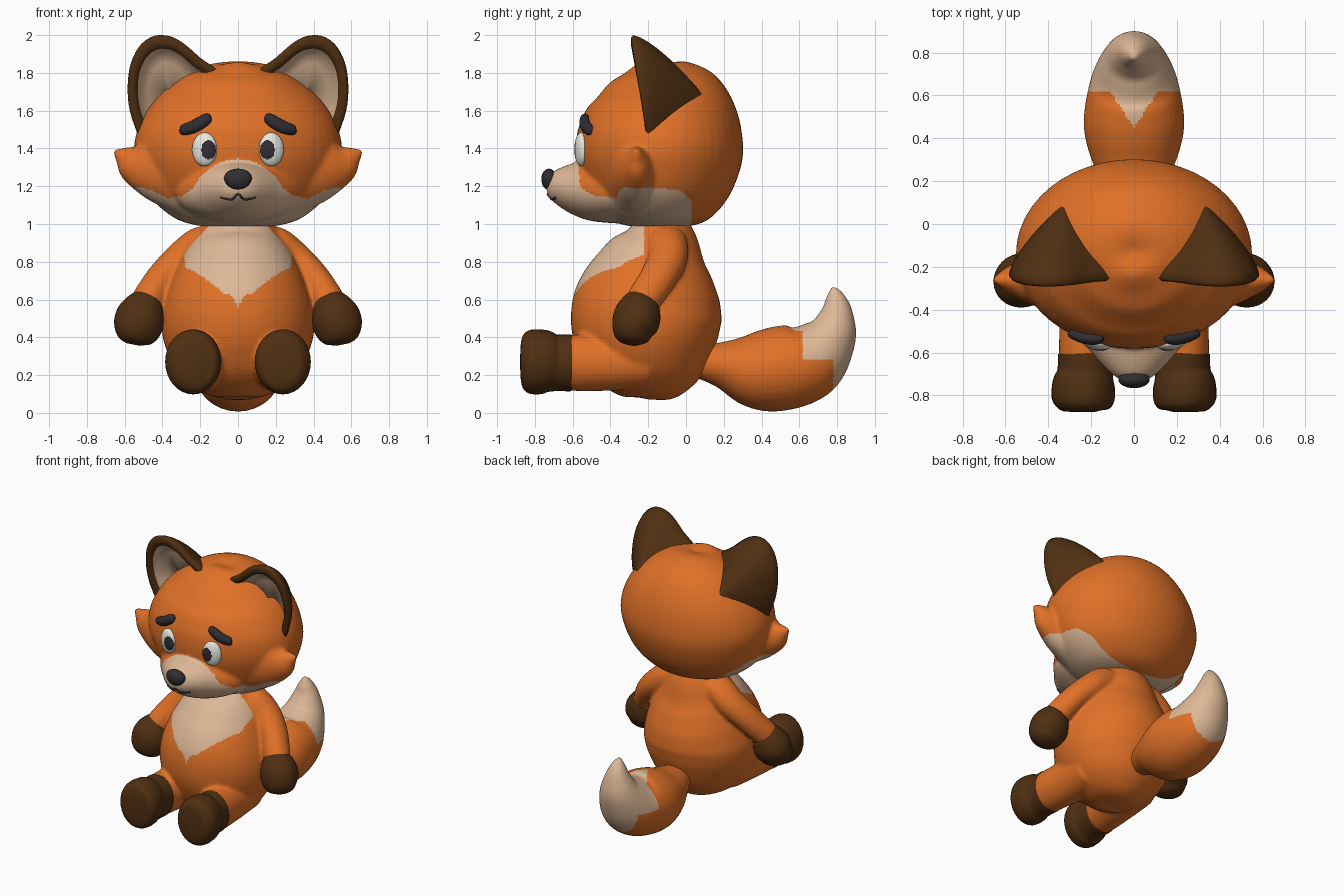
import bpy, bmesh, math
from mathutils import Vector, Matrix
from mathutils.bvhtree import BVHTree

if "Cube" in bpy.data.objects:
    bpy.data.objects.remove(bpy.data.objects["Cube"])

X, Y, Z = Vector((1, 0, 0)), Vector((0, 1, 0)), Vector((0, 0, 1))


def material(name, rgb):
    m = bpy.data.materials.new(name)
    m.diffuse_color = (*rgb, 1)
    m.use_nodes = True
    m.node_tree.nodes["Principled BSDF"].inputs["Base Color"].default_value = m.diffuse_color
    return m


orange = material("orange fur", (0.75, 0.165, 0.021))
cream = material("cream fur", (0.73, 0.48, 0.31))
brown = material("dark brown fur", (0.08, 0.029, 0.006))
white = material("eye white", (0.8, 0.8, 0.73))
black = material("charcoal", (0.03, 0.027, 0.03))


def spline(pts, sub=6, closed=False):
    """Catmull-Rom through points of any dimension."""
    p = [Vector(q) for q in pts]
    n = len(p)
    get = (lambda i: p[i % n]) if closed else (lambda i: p[max(0, min(n - 1, i))])
    out = []
    for i in range(n if closed else n - 1):
        a, b, c, d = get(i - 1), get(i), get(i + 1), get(i + 2)
        for k in range(sub):
            t = k / sub
            out.append((b * 2 + (c - a) * t + (a * 2 - b * 5 + c * 4 - d) * t * t
                        + (b * 3 - a - c * 3 + d) * t ** 3) * 0.5)
    return out if closed else out + [p[-1]]


def bridge(bm, rings, caps=True):
    """Skin a list of vertex rings with quads."""
    faces = []
    for r, s in zip(rings, rings[1:]):
        for i in range(len(r)):
            j = (i + 1) % len(r)
            faces.append(bm.faces.new((r[i], r[j], s[j], s[i])))
    if caps:
        bm.faces.new(rings[0][::-1])
        bm.faces.new(rings[-1])
    return faces


def loft(bm, pts, ref=X, n=32, sides=(1,)):
    """Elliptic tube through (x, y, z, radius along ref, other radius)."""
    s = spline(pts)
    for sx in sides:
        rings = []
        c = [Vector((q[0] * sx, q[1], q[2])) for q in s]
        for i, q in enumerate(s):
            t = (c[min(i + 1, len(c) - 1)] - c[max(i - 1, 0)]).normalized()
            a = (ref - t * ref.dot(t)).normalized()
            b = t.cross(a)
            ring = []
            for k in range(n):
                w = math.tau * k / n
                ring.append(bm.verts.new(c[i] + a * max(q[3], .003) * math.cos(w)
                                         + b * max(q[4], .003) * math.sin(w)))
            rings.append(ring)
        bridge(bm, rings)


def finish(bm, name, mats, mirror=False):
    bmesh.ops.recalc_face_normals(bm, faces=bm.faces)
    me = bpy.data.meshes.new(name)
    bm.to_mesh(me)
    bm.free()
    for m in mats:
        me.materials.append(m)
    me.shade_smooth()
    ob = bpy.data.objects.new(name, me)
    bpy.context.collection.objects.link(ob)
    if mirror:
        ob.modifiers.new("mirror", "MIRROR").use_mirror_merge = False
    return ob


def fuse(bm, name, mats, rule, smooth=8):
    """Melt overlapping parts into one soft skin, then colour faces by rule."""
    ob = finish(bm, name, [])
    r = ob.modifiers.new("melt", "REMESH")
    r.mode, r.voxel_size = "VOXEL", 0.012
    s = ob.modifiers.new("soften", "SMOOTH")
    s.factor, s.iterations = 0.5, smooth
    dg = bpy.context.evaluated_depsgraph_get()
    me = bpy.data.meshes.new_from_object(ob.evaluated_get(dg))
    ob.modifiers.clear()
    ob.data = me
    me.materials.clear()
    for m in mats:
        me.materials.append(m)
    for p in me.polygons:
        p.material_index = int(rule(p.center))
    me.shade_smooth()
    return ob


def interp(table, v):
    for (a, fa), (b, fb) in zip(table, table[1:]):
        if a <= v <= b:
            return fa + (fb - fa) * (v - a) / (b - a)
    return table[0][1] if v < table[0][0] else table[-1][1]


# body with arms and legs
bm = bmesh.new()
loft(bm, [(0, -.17, .07, .04, .04), (0, -.17, .10, .17, .17), (0, -.18, .2, .30, .29),
          (0, -.2, .35, .385, .37), (0, -.21, .5, .405, .40), (0, -.19, .65, .37, .375),
          (0, -.16, .8, .305, .295), (0, -.13, .92, .23, .205), (0, -.12, 1.03, .17, .13)], n=48)
loft(bm, [(.12, -.1, .91, .1, .08), (.2, -.1, .885, .11, .1), (.3, -.1, .81, .105, .095),
          (.4, -.15, .71, .098, .088), (.485, -.235, .58, .09, .088), (.5, -.245, .55, .07, .07)],
     ref=Y, sides=(1, -1))
loft(bm, [(.19, -.2, .27, .15, .14), (.205, -.4, .265, .14, .148),
          (.225, -.62, .265, .125, .147), (.225, -.68, .265, .1, .12)], sides=(1, -1))
bib = [(.56, 0), (.62, .03), (.635, .08), (.68, .13), (.73, .2), (.77, .28), (.86, .287),
       (.91, .24), (.95, .19), (1.05, .15)]
fuse(bm, "body", [orange, cream],
     lambda c: c.y < -.22 and c.z > .56 and abs(c.x) < interp(bib, c.z))

# mitten hands
bm = bmesh.new()
loft(bm, [(.475, -.225, .60, .07, .07), (.485, -.235, .58, .1, .098), (.515, -.258, .51, .125, .13),
          (.535, -.275, .44, .115, .125), (.55, -.275, .385, .08, .09), (.555, -.275, .362, .03, .035)],
     ref=Y)
finish(bm, "hands", [brown], mirror=True)

# boot-shaped feet
bm = bmesh.new()
loft(bm, [(.225, -.605, .265, .122, .145), (.225, -.615, .265, .13, .151), (.228, -.69, .265, .13, .15),
          (.235, -.75, .27, .146, .169), (.238, -.82, .27, .146, .17), (.24, -.86, .27, .12, .145),
          (.24, -.875, .27, .07, .09), (.24, -.878, .27, .01, .01)])
finish(bm, "feet", [brown], mirror=True)

# tail curling up at the tip
bm = bmesh.new()
loft(bm, [(0, .05, .27, .08, .08), (0, .19, .255, .15, .125), (0, .34, .23, .212, .198),
          (0, .48, .232, .235, .224), (0, .65, .28, .208, .208), (0, .765, .405, .15, .142),
          (0, .797, .525, .095, .09), (0, .79, .615, .05, .05), (0, .775, .668, .01, .01)])


def tail_rule(c):
    edge = .62 if c.z > .28 else .78
    return c.y > edge or (c.z > .36 and c.y > .45 + 1.5 * abs(c.x))


fuse(bm, "tail", [orange, cream], tail_rule, 4)

# head with snout and cheek tufts
bm = bmesh.new()
loft(bm, [(0, -.14, .985, .1, .08), (0, -.14, .995, .23, .19), (0, -.14, 1.04, .35, .28),
          (0, -.14, 1.15, .47, .37), (0, -.14, 1.3, .535, .43), (0, -.14, 1.42, .55, .442),
          (0, -.14, 1.55, .51, .42), (0, -.15, 1.68, .415, .36), (0, -.17, 1.79, .265, .245),
          (0, -.18, 1.838, .13, .12), (0, -.18, 1.85, .02, .02)], n=48)
loft(bm, [(0, -.3, 1.17, .34, .17), (0, -.42, 1.175, .33, .168), (0, -.5, 1.18, .285, .162),
          (0, -.58, 1.19, .215, .142), (0, -.65, 1.2, .155, .112), (0, -.71, 1.21, .09, .072),
          (0, -.735, 1.215, .03, .03)])
loft(bm, [(.3, -.25, 1.29, .2, .24), (.45, -.26, 1.305, .13, .18), (.55, -.26, 1.325, .08, .115),
          (.61, -.26, 1.36, .042, .055), (.655, -.26, 1.388, .012, .012)], ref=Y, sides=(1, -1))
muzzle = [(0, 1.345), (.07, 1.335), (.12, 1.315), (.2, 1.25), (.24, 1.19), (.3, 1.145),
          (.37, 1.135), (.45, 1.175), (.52, 1.195), (.6, 1.18)]
head = fuse(bm, "head", [orange, cream],
            lambda c: c.z < interp(muzzle, abs(c.x)) and c.y < .03 - max(0, c.z - 1.12))
tree = BVHTree.FromPolygons([v.co for v in head.data.vertices],
                            [p.vertices[:] for p in head.data.polygons])


def face_y(x, z):
    return tree.ray_cast(Vector((x, -2, z)), Y)[0].y


# cupped ears: arch outline, domed back, hollow cream front
outline = spline([(.10, 1.79), (.2, 1.88), (.3, 1.965), (.38, 1.998), (.46, 1.99), (.53, 1.93),
                  (.575, 1.82), (.583, 1.67), (.555, 1.54), (.5, 1.45), (.36, 1.5), (.2, 1.65)],
                 4, closed=True)
bm = bmesh.new()


def ear_ring(cx, cz, scale, back, blend=0.0):
    ring = []
    for p in outline:
        yf = -.2 - .15 * (p.y - 1.47)
        x, z = cx + (p.x - cx) * scale, cz + (p.y - cz) * scale
        ring.append(bm.verts.new((x, (yf + back) * (1 - blend) + .115 * blend, z)))
    return ring


dome = [ear_ring(.31, 1.655, max(.01, 1 - s ** 1.4), 0, s) for s in [1 - i / 10 for i in range(11)]]
rim = [ear_ring(.36, 1.7, .95, -.012), ear_ring(.36, 1.7, .83, -.012), ear_ring(.36, 1.7, .76, .01)]
cup = [rim[-1], ear_ring(.36, 1.7, .7, .05), ear_ring(.36, 1.7, .5, .085), ear_ring(.36, 1.7, .05, .1)]
bridge(bm, dome + rim, caps=False)
for f in bridge(bm, cup, caps=False):
    f.material_index = 1
bm.faces.new(dome[0])
bm.faces.new(cup[-1]).material_index = 1
finish(bm, "ears", [brown, cream], mirror=True)

# eyes with pupils looking inward
bm = bmesh.new()
bmesh.ops.create_uvsphere(bm, u_segments=72, v_segments=48, radius=1)
for f in bm.faces:
    c = f.calc_center_median()
    f.material_index = int(c.y < 0 and ((c.x + .41) / .55) ** 2 + ((c.z + .03) / .57) ** 2 < 1)
bm.transform(Matrix.Translation((.177, face_y(.177, 1.395) + .003, 1.395))
             @ Matrix.Rotation(math.radians(13), 4, "Z") @ Matrix.Diagonal((.067, .034, .089, 1)))
finish(bm, "eyes", [white, black], mirror=True)

# worried eyebrows
bm = bmesh.new()
brow = [(.304, 1.495, .012), (.29, 1.497, .028), (.235, 1.515, .034), (.19, 1.54, .034),
        (.155, 1.562, .026), (.143, 1.568, .01)]
loft(bm, [(x, face_y(x, z) - .008, z, r, r * .85) for x, z, r in brow], ref=Z, n=20)
finish(bm, "eyebrows", [black], mirror=True)

# nose
bm = bmesh.new()
bmesh.ops.create_uvsphere(bm, u_segments=32, v_segments=20, radius=1)
for v in bm.verts:
    v.co.x *= 1 + .12 * v.co.z
bm.transform(Matrix.Translation((0, -.726, 1.237)) @ Matrix.Diagonal((.073, .04, .056, 1)))
finish(bm, "nose", [black])

# mouth line
bm = bmesh.new()
mouth = [(-.092, 1.14), (-.06, 1.133), (-.03, 1.132), (0, 1.158), (.03, 1.132), (.06, 1.133), (.092, 1.14)]
loft(bm, [(x, face_y(x, z), z, .006, .006) for x, z in mouth], ref=Z, n=10)
finish(bm, "mouth", [black])
